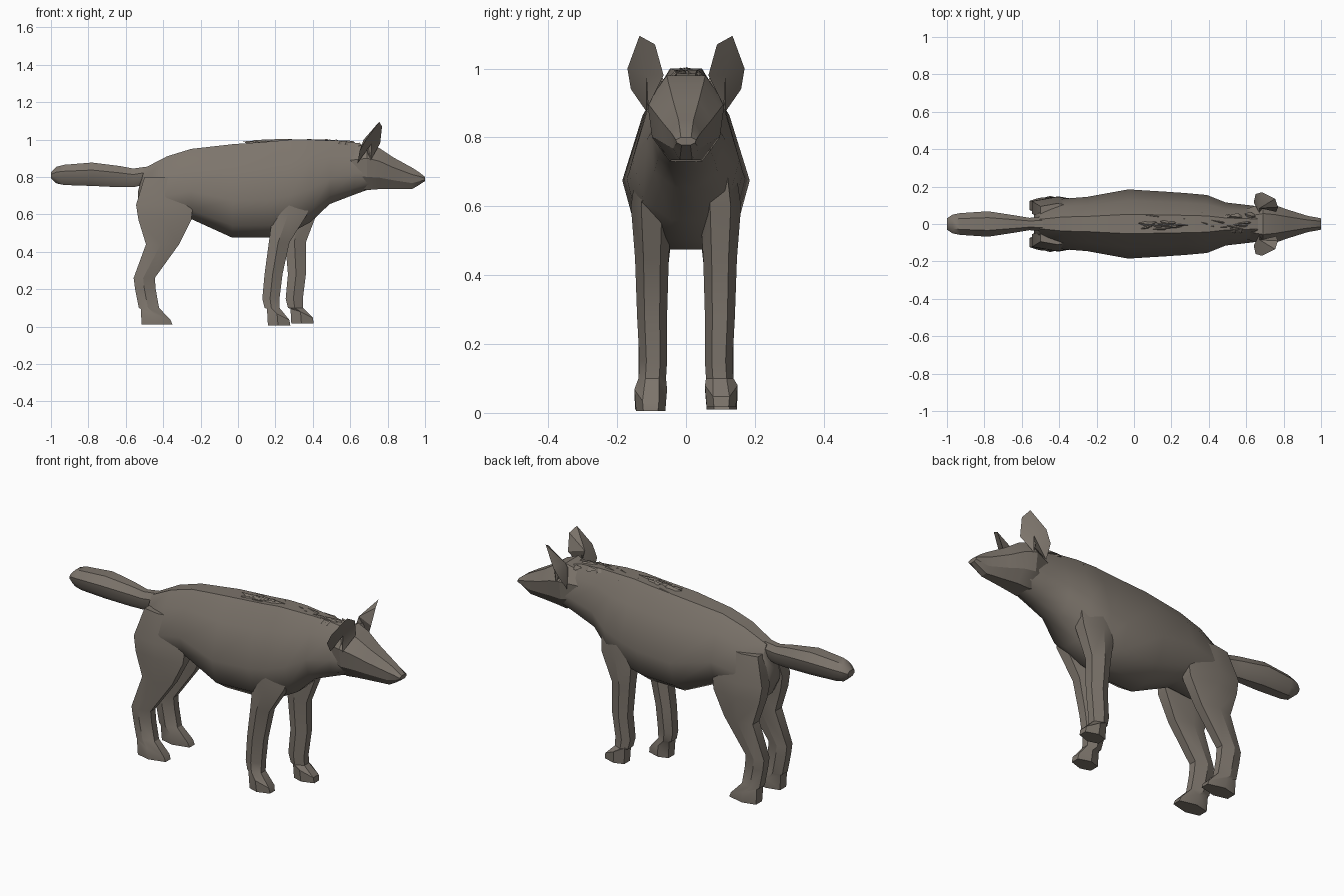
import bpy, bmesh, math, random
from mathutils import Vector

old = bpy.data.objects.get("Cube")
if old:
    bpy.data.objects.remove(old, do_unlink=True)

fur = bpy.data.materials.new("grey_brown_fur")
fur.use_nodes = True
COLOUR = (0.205, 0.178, 0.150, 1)
fur.diffuse_color = COLOUR
bsdf = next(n for n in fur.node_tree.nodes if n.type == 'BSDF_PRINCIPLED')
bsdf.inputs["Base Color"].default_value = COLOUR
bsdf.inputs["Roughness"].default_value = 0.9


def finish(name, bm, angle):
    bmesh.ops.recalc_face_normals(bm, faces=bm.faces)
    mesh = bpy.data.meshes.new(name)
    bm.to_mesh(mesh)
    bm.free()
    mesh.materials.append(fur)
    ob = bpy.data.objects.new(name, mesh)
    bpy.context.collection.objects.link(ob)
    bpy.ops.object.select_all(action='DESELECT')
    ob.select_set(True)
    bpy.context.view_layer.objects.active = ob
    bpy.ops.object.shade_smooth_by_angle(angle=math.radians(angle))
    return ob


def loft(name, rings, angle=35):
    """Skin a list of equal-length point rings and cap both ends."""
    bm = bmesh.new()
    loops = [[bm.verts.new(p) for p in ring] for ring in rings]
    for a, b in zip(loops, loops[1:]):
        for i in range(len(a)):
            j = (i + 1) % len(a)
            bm.faces.new((a[i], a[j], b[j], b[i]))
    bm.faces.new(loops[0])
    bm.faces.new(loops[-1])
    return finish(name, bm, angle)


def cross_ring(x, low, high, half, section):
    """Mirrored section in the yz plane; section holds (width, height) fractions."""
    right = [(x, half * w, low + (high - low) * h) for w, h in section]
    left = [(x, -y, z) for x, y, z in reversed(right)]
    return right + left


def leg_ring(z, back, front, inner, outer, side, rise=0.0):
    """Six-sided leg section; rise lifts the rear edge."""
    mid, depth, wide = (inner + outer) / 2, front - back, outer - inner
    pts = [(back, mid - wide * .3), (back, mid + wide * .3),
           (back + depth * .45, outer), (front, mid + wide * .25),
           (front, mid - wide * .25), (back + depth * .45, inner)]
    return [(x, side * y, z + rise * (front - x) / depth) for x, y in pts]


# Body and neck: x, bottom, top, half width
BODY_SECTION = [(.28, 1), (.68, .78), (1, .40), (.80, .13), (.28, 0)]
body = [(-.535, .62, .72, .05), (-.505, .56, .845, .09), (-.38, .56, .91, .135),
        (-.25, .575, .95, .145), (-.03, .475, .975, .185), (.18, .475, .99, .172),
        (.28, .50, 1.0, .165), (.39, .56, 1.0, .155), (.49, .655, .995, .115),
        (.62, .705, .985, .10), (.73, .745, .95, .085)]
loft("body", [cross_ring(*r, BODY_SECTION) for r in body], 45)

# Head and muzzle
HEAD_SECTION = [(.50, 1), (1, .68), (.88, .28), (.42, 0)]
head = [(.60, .76, .95, .08), (.69, .73, .98, .112), (.755, .735, .955, .10),
        (.83, .735, .905, .074), (.93, .735, .85, .043), (.965, .755, .828, .037),
        (1.0, .778, .80, .03)]
loft("head", [cross_ring(*r, HEAD_SECTION) for r in head], 25)

# Bushy tail
tail = [(-.45, .77, .86, .04), (-.56, .745, .845, .033), (-.63, .745, .858, .045),
        (-.78, .752, .877, .068), (-.93, .757, .865, .058), (-.97, .765, .855, .05),
        (-1.0, .792, .825, .03)]
loft("tail", [cross_ring(*r, HEAD_SECTION) for r in tail], 35)

# Front legs: z, back, front, inner, outer for the rearmost placed leg
front = [(.74, .19, .40, .04, .14), (.60, .185, .37, .04, .160),
         (.45, .165, .275, .05, .148), (.28, .142, .238, .055, .142),
         (.15, .13, .222, .055, .135), (.10, .142, .222, .058, .138),
         (.035, .155, .275, .055, .15), (.005, .16, .28, .06, .145)]
for name, side, shift in (("front_leg_right", -1, 0), ("front_leg_left", 1, .125)):
    rings = []
    for z, back, fore, inner, outer in front:
        slide = shift * min(1, max(.25, (.8 - z) / .5))
        lift = .012 if side > 0 and z < .05 else 0
        rise = .06 if z == .035 else 0
        rings.append(leg_ring(z + lift, back + slide, fore + slide, inner, outer, side, rise))
    loft(name, rings, 30)

# Hind legs with thigh, hock and paw
hind = [(.80, -.50, -.30, .03, .11), (.65, -.545, -.24, .03, .145),
        (.57, -.532, -.25, .035, .148), (.44, -.492, -.315, .05, .145),
        (.26, -.558, -.445, .058, .14), (.20, -.55, -.44, .06, .138),
        (.10, -.53, -.422, .06, .138), (.035, -.52, -.36, .055, .15),
        (.01, -.515, -.35, .06, .148)]
for name, side in (("hind_leg_right", -1), ("hind_leg_left", 1)):
    loft(name, [leg_ring(*r, side, .06 if r[0] == .035 else 0) for r in hind], 30)

# Ears: faceted cup with a raised back and shallow hollow
outline = [(.67, .06, .96), (.64, .115, .875), (.65, .16, .94), (.685, .17, 1.0),
           (.755, .135, 1.095), (.77, .09, 1.07), (.76, .065, .98), (.71, .11, .89)]
for name, side in (("ear_right", -1), ("ear_left", 1)):
    bm = bmesh.new()
    rim = [bm.verts.new((x, side * y, z)) for x, y, z in outline]
    for x, y, z in ((.672, .085, 1.0), (.715, .115, .98)):
        hub = bm.verts.new((x, side * y, z))
        for i, v in enumerate(rim):
            bm.faces.new((v, rim[(i + 1) % len(rim)], hub))
    finish(name, bm, 25)

# Mane: overlapping flat tufts swept backwards along the neck and shoulders
random.seed(4)
bm = bmesh.new()
for i in range(34):
    x = .09 + .57 * i / 33
    y = random.uniform(-.035, .045)
    top = .972 + .02 * min(1, (x + .1) / .35) - max(0, x - .55) * .12
    length, wide = random.uniform(.05, .09), random.uniform(.012, .024)
    root = Vector((x, y, top - abs(y) * .25))
    tip = root + Vector((-length, random.uniform(-.015, .015), random.uniform(.004, .014)))
    corners = [root + Vector(d) for d in
               ((.02, 0, -.015), (-.02, wide, -.008), (-.02, -wide, -.008), (-.01, 0, .012))]
    f, l, r, c = [bm.verts.new(p) for p in corners]
    t = bm.verts.new(tip)
    for tri in ((f, l, c), (f, c, r), (c, l, t), (c, t, r), (f, r, l), (l, r, t)):
        bm.faces.new(tri)
finish("mane", bm, 20)
